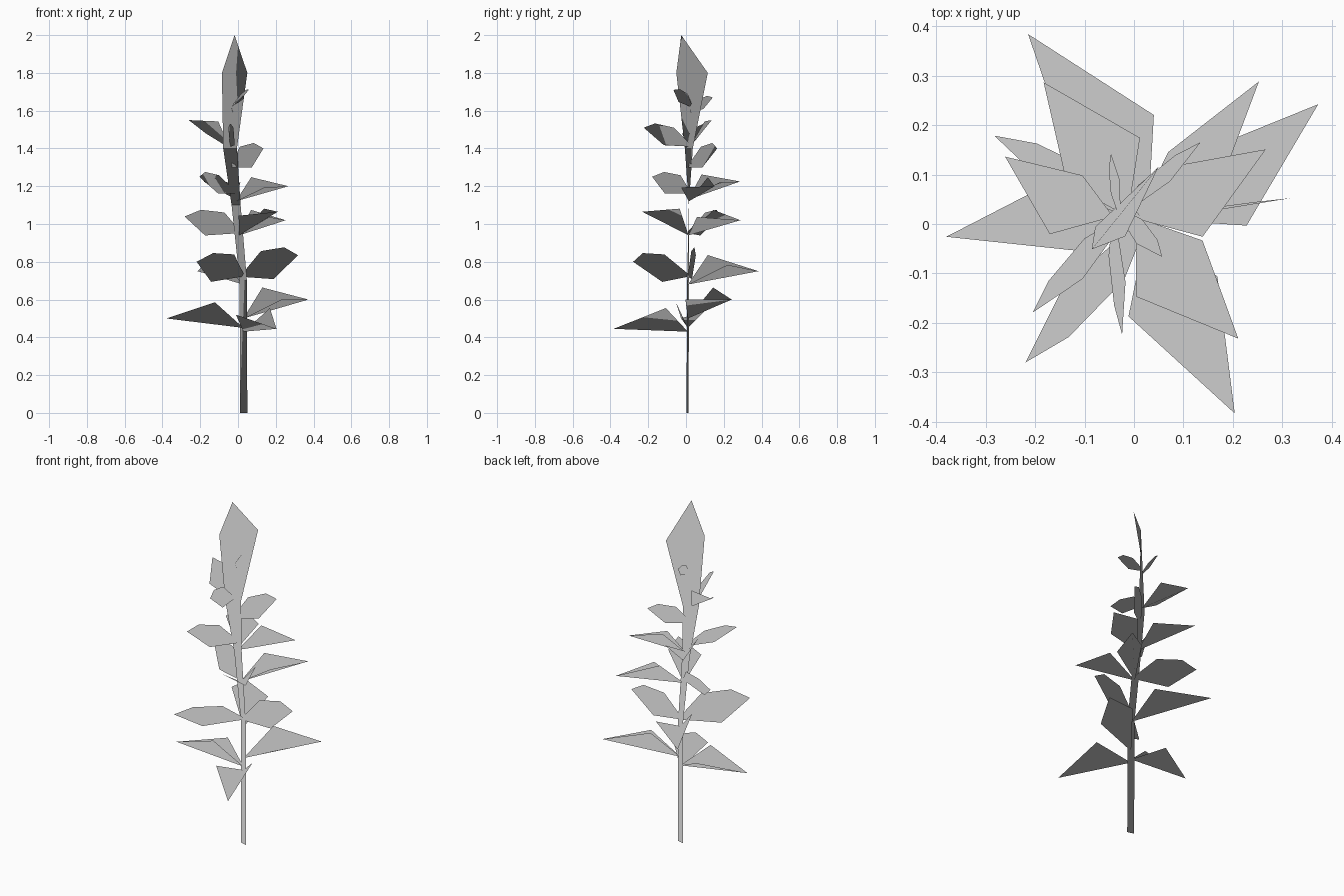
import bpy
import bmesh
from math import sin, cos, radians
from mathutils import Vector

cube = bpy.data.objects.get("Cube")
if cube:
    bpy.data.objects.remove(cube, do_unlink=True)

UP = Vector((0, 0, 1))

# Plain grey used for the whole plant
grey = bpy.data.materials.new("plain_grey")
grey.use_nodes = True
colour = (0.61, 0.61, 0.61, 1)
grey.diffuse_color = colour
grey.node_tree.nodes["Principled BSDF"].inputs["Base Color"].default_value = colour


def add_sheet(name, points, faces):
    """Make a thin sheet with upward normals, so foliage is lit evenly."""
    bm = bmesh.new()
    verts = [bm.verts.new(point) for point in points]
    for face in faces:
        bm.faces.new([verts[index] for index in face]).smooth = True
    bm.normal_update()
    for face in bm.faces:
        if face.normal.z < 0:
            face.normal_flip()
    mesh = bpy.data.meshes.new(name)
    bm.to_mesh(mesh)
    bm.free()
    mesh.normals_split_custom_set_from_vertices([UP] * len(points))
    mesh.materials.append(grey)
    sheet = bpy.data.objects.new(name, mesh)
    bpy.context.collection.objects.link(sheet)


# Stem ribbon: height, centre x, centre y, half width, heading in degrees
STEM = [
    (0.0, 0.03, 0.008, 0.02, -15),
    (0.7, 0.028, 0.011, 0.02, -15),
    (1.1, -0.01, 0.015, 0.024, 0),
    (1.4, -0.042, 0.015, 0.042, 30),
    (1.8, -0.018, 0.032, 0.107, 51),
]


def stem_centre(height):
    """Point in the middle of the stem at a given height."""
    for low, high in zip(STEM, STEM[1:]):
        if height <= high[0]:
            blend = (height - low[0]) / (high[0] - low[0])
            start = Vector((low[1], low[2], low[0]))
            end = Vector((high[1], high[2], high[0]))
            return start.lerp(end, blend)


def build_stem():
    """Twisting ribbon which widens into the pointed top blade."""
    points, faces = [], []
    for height, x, y, half, heading in STEM:
        centre = Vector((x, y, height))
        across = Vector((cos(radians(heading)), sin(radians(heading)), 0)) * half
        points += [centre - across, centre + across]
    for row in range(len(STEM) - 1):
        first = row * 2
        faces.append((first, first + 1, first + 3, first + 2))
    points.append(Vector((-0.018, -0.025, 2)))
    last = len(points) - 1
    faces.append((last - 2, last - 1, last))
    add_sheet("stem_and_top_blade", points, faces)


def build_leaf(name, root_z, heading, length, tip_z, half, roll):
    """Pointed leaf growing out of the stem, rolled about its own axis."""
    angle, tilt = radians(heading), radians(roll)
    foot = stem_centre(root_z)
    reach = Vector((cos(angle), sin(angle), 0)) * length + UP * (tip_z - root_z)
    side = Vector((-sin(angle), cos(angle), 0))
    across = side * cos(tilt) + UP * sin(tilt)
    lift = (UP * cos(tilt) - side * sin(tilt)) * length * 0.24
    tip = foot + reach
    if abs(roll) > 50:
        # Upright leaf: flat, with a shoulder on its upper edge
        if roll < 0:
            across = -across
        points = [foot - across * 0.01, foot + across * 0.01,
                  foot + reach * 0.33 + across * half * 1.08,
                  foot + reach * 0.75 + across * half * 0.8,
                  tip, foot + reach * 0.56 - across * half * 0.95]
        faces = [range(len(points))]
    else:
        # Level leaf: a shallow trough folded along the midrib
        middle = foot + reach * 0.38 + lift
        points = [foot, middle + across * half, tip, middle - across * half]
        faces = [(0, 1, 2), (0, 2, 3)]
    add_sheet(name, points, faces)


# Leaves: root height, heading, length, tip height, half width, roll
LEAVES = [
    (0.43, 294, 0.43, 0.445, 0.1, 10),
    (0.45, 185, 0.41, 0.5, 0.08, 16),
    (0.5, 34, 0.415, 0.6, 0.094, 20),
    (0.68, 123, 0.445, 0.75, 0.1, 15),
    (0.73, 230, 0.38, 0.8, 0.09, 62),
    (0.73, 8, 0.295, 0.835, 0.085, 88),
    (0.94, 48, 0.37, 1.02, 0.068, 16),
    (0.94, 310, 0.32, 1.065, 0.09, 12),
    (0.96, 150, 0.33, 1.04, 0.078, -62),
    (1.12, 26, 0.31, 1.2, 0.083, 19),
    (1.13, 122, 0.32, 1.225, 0.09, 14),
    (1.17, 226, 0.27, 1.25, 0.063, -65),
    (1.31, 42, 0.225, 1.4, 0.067, 74),
    (1.4, 151, 0.25, 1.55, 0.075, -25),
    (1.42, 274, 0.24, 1.51, 0.058, -75),
    (1.6, 98, 0.12, 1.67, 0.034, 72),
    (1.63, 313, 0.125, 1.71, 0.036, 55),
]

build_stem()
for number, leaf in enumerate(LEAVES, start=1):
    build_leaf(f"leaf_{number}", *leaf)
